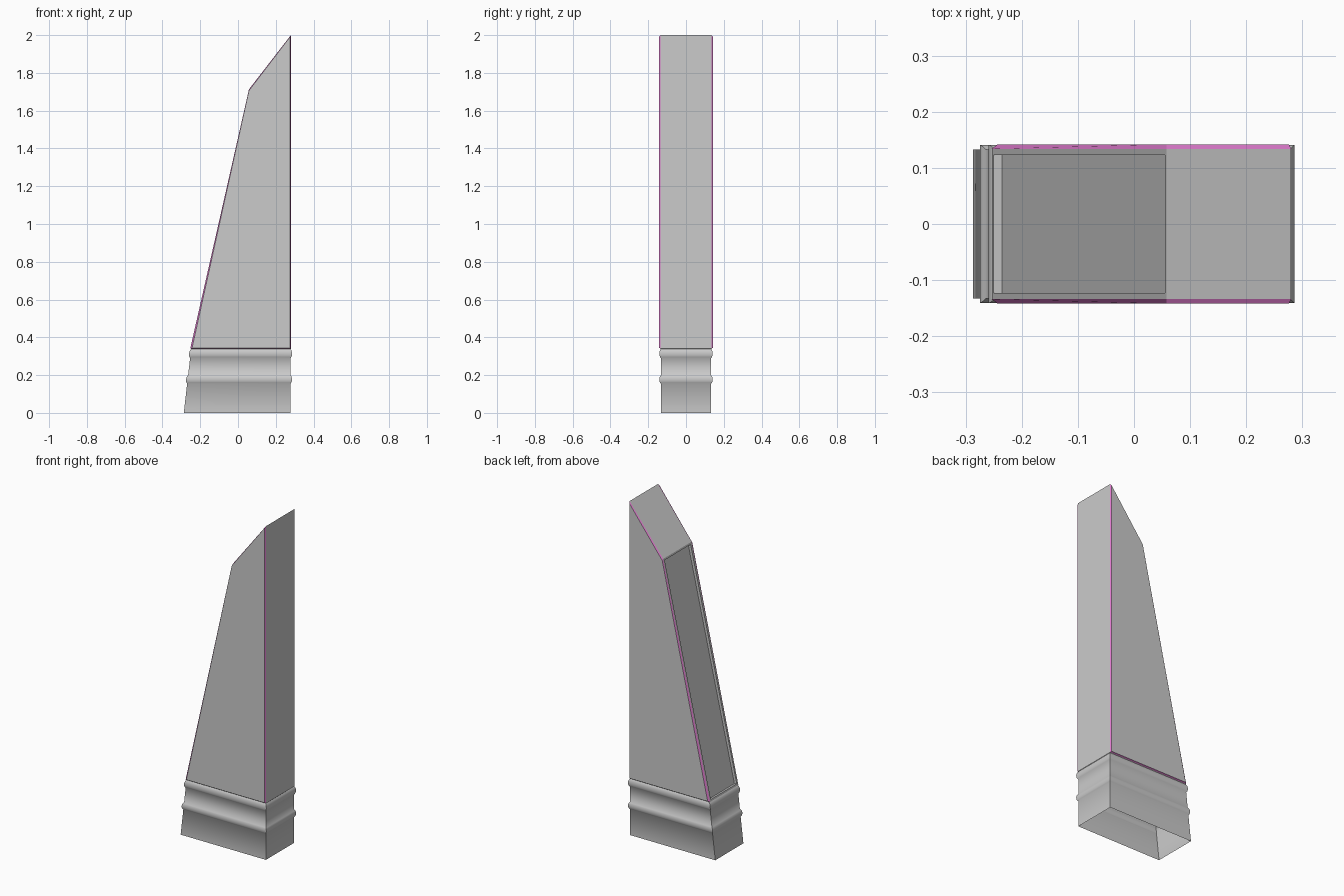
import bpy, bmesh, math

if "Cube" in bpy.data.objects:
    bpy.data.objects.remove(bpy.data.objects["Cube"])

HALF = 0.134      # half width of the shaft core
FACE = 0.142      # half width over the raised side panels


def finish(name, bm, material=None, smooth=False):
    bmesh.ops.remove_doubles(bm, verts=bm.verts, dist=1e-5)
    bmesh.ops.recalc_face_normals(bm, faces=bm.faces)
    mesh = bpy.data.meshes.new(name)
    bm.to_mesh(mesh)
    bm.free()
    obj = bpy.data.objects.new(name, mesh)
    bpy.context.collection.objects.link(obj)
    if material:
        mesh.materials.append(material)
    if smooth:
        bpy.ops.object.select_all(action='DESELECT')
        obj.select_set(True)
        bpy.context.view_layer.objects.active = obj
        bpy.ops.object.shade_smooth_by_angle(angle=math.radians(50))
    return obj


def ring(bm, points, y):
    return [bm.verts.new((x, y, z)) for x, z in points]


def bridge(bm, a, b):
    n = len(a)
    return [bm.faces.new((a[i], a[(i + 1) % n], b[(i + 1) % n], b[i]))
            for i in range(n)]


pink = bpy.data.materials.new("trim_pink")
pink.diffuse_color = (0.75, 0.2, 0.62, 1)
pink.use_nodes = True
pink.node_tree.nodes["Principled BSDF"].inputs["Base Color"].default_value = pink.diffuse_color

# Hollow plinth with two rounded mouldings, open underneath
profile = [(0.0, 0.0)]
for low, high in ((0.155, 0.2), (0.29, 0.338)):
    for i in range(9):
        t = i / 8
        profile.append((low + (high - low) * t,
                        0.008 * math.sin(math.pi * t) ** 0.6 if 0 < t < 1 else 0))
profile.append((0.34, 0.002))
bm = bmesh.new()
previous = None
for z, o in profile:
    left, right, hy = -0.287 + 0.115 * z - o, 0.278 + o, 0.133 + o
    loop = [bm.verts.new(p) for p in ((left, -hy, z), (right, -hy, z),
                                      (right, hy, z), (left, hy, z))]
    if previous:
        bridge(bm, previous, loop)
    previous = loop
finish("plinth", bm, smooth=True)

# Shaft outline, starting at the lower left and going up the slope
outline = [(-0.253, 0.34), (0.058, 1.713), (0.28, 2.0), (0.28, 0.34)]
inner = [(-0.243, 0.344), (0.058, 1.706), (0.276, 1.991), (0.276, 0.344)]

# Shaft walls with a recessed panel in the long sloping face
bm = bmesh.new()
walls = bridge(bm, ring(bm, outline, -HALF), ring(bm, outline, HALF))
bmesh.ops.recalc_face_normals(bm, faces=bm.faces)
slope = walls[0]
slope.normal_update()
outward = slope.normal.copy()
if outward.x > 0:
    outward.negate()
bmesh.ops.inset_individual(bm, faces=[slope], thickness=0.016, depth=0)
walls_in = bmesh.ops.extrude_discrete_faces(bm, faces=[slope])["faces"]
bmesh.ops.translate(bm, verts=walls_in[0].verts, vec=outward * -0.016)
finish("shaft", bm)

# Side panels with chamfered pink borders
for side, label in ((-1, "front"), (1, "back")):
    bm = bmesh.new()
    bridge(bm, ring(bm, outline, side * HALF), ring(bm, inner, side * FACE))
    finish(label + "_panel_trim", bm, pink)
    bm = bmesh.new()
    order = inner[::-1] if side < 0 else inner
    bm.faces.new(ring(bm, order, side * FACE))
    finish(label + "_panel", bm)
